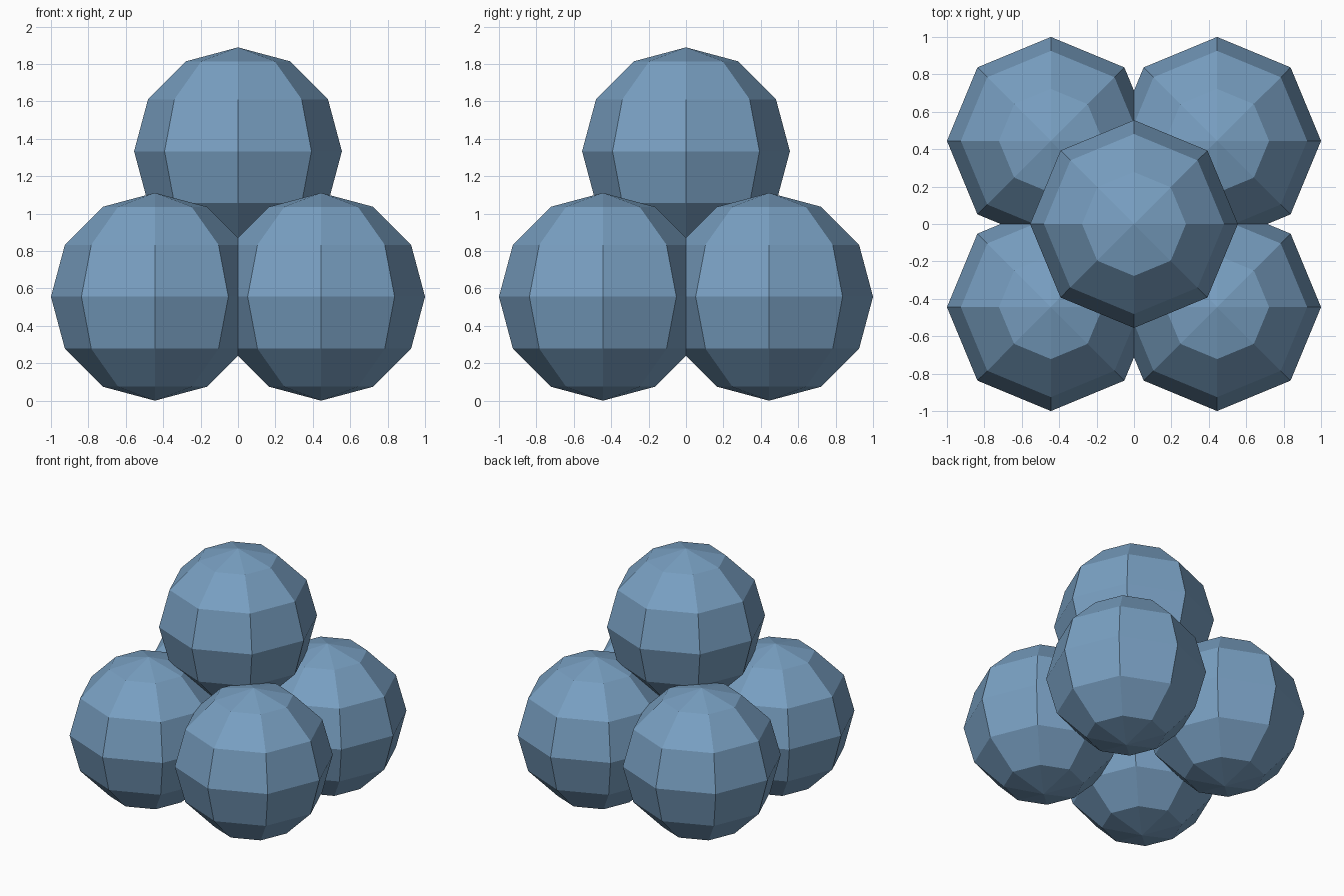
import bpy

if "Cube" in bpy.data.objects:
    bpy.data.objects.remove(bpy.data.objects["Cube"])

RADIUS = 5 / 9          # ball radius
OFFSET = 4 / 9          # lower ball centres from the axes
TOP_Z = 4 / 3           # upper ball centre height

blue = bpy.data.materials.new("steel blue")
blue.diffuse_color = (0.19, 0.35, 0.54, 1.0)
blue.use_nodes = True
blue.node_tree.nodes["Principled BSDF"].inputs["Base Color"].default_value = blue.diffuse_color


def ball(name, x, y, z):
    """Low-poly ball with flat faces, corners on the x and y axes."""
    bpy.ops.mesh.primitive_uv_sphere_add(
        segments=8, ring_count=6, radius=RADIUS, location=(x, y, z))
    obj = bpy.context.object
    obj.name = name
    obj.data.materials.append(blue)
    bpy.ops.object.shade_flat()
    return obj


# Four lower balls in a square, slightly overlapping
for side, x in (("left", -OFFSET), ("right", OFFSET)):
    for end, y in (("front", -OFFSET), ("back", OFFSET)):
        ball(f"lower_ball_{end}_{side}", x, y, RADIUS)

# Single ball resting on top
ball("upper_ball", 0, 0, TOP_Z)
